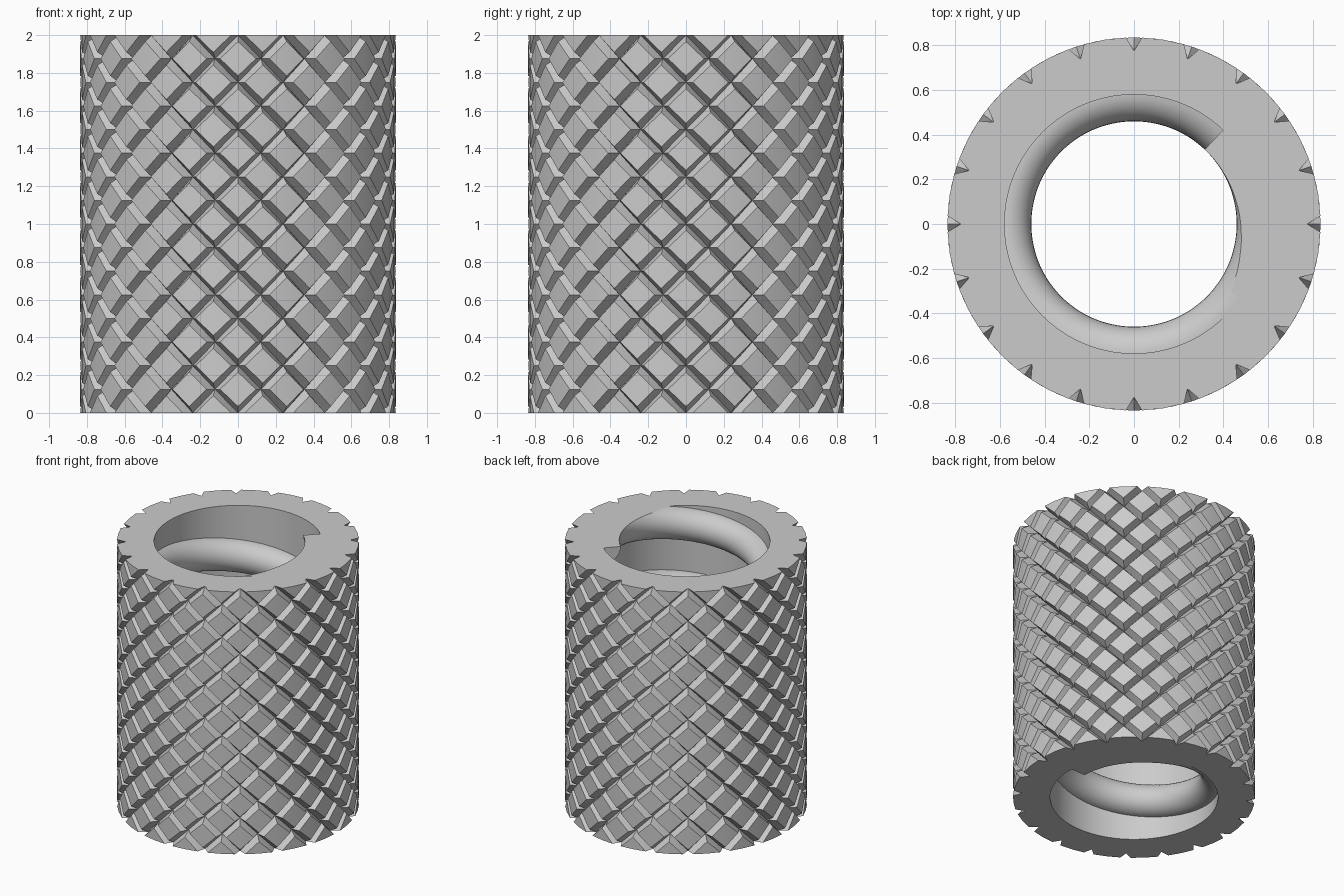
import bpy, bmesh
from math import pi, cos, sin, radians

cube = bpy.data.objects.get("Cube")
if cube:
    bpy.data.objects.remove(cube, do_unlink=True)

HEIGHT = 2.0
OUTER, BORE = 0.836, 0.58        # outside radius and bore wall radius
GROOVES, ROW = 20, 0.25          # grooves per direction, height of a diamond
HALF, DEPTH = 0.137, 0.06        # groove half width (share of a cell), depth
BEAD = 0.12                      # radius of the rounded thread
START, END = 46.5, 2 - 4 * 360   # thread angles at the top and at the bottom

grey = bpy.data.materials.new("Metal grey")
grey.use_nodes = True
color = (0.6, 0.6, 0.6, 1)
grey.diffuse_color = color
grey.node_tree.nodes["Principled BSDF"].inputs["Base Color"].default_value = color


def polar(r, angle, z):
    return (r * cos(angle), r * sin(angle), z)


def trim_ends(bm):
    """Cut the mesh off flat at the floor and at the full height."""
    for z, direction in ((0, -1), (HEIGHT, 1)):
        bmesh.ops.bisect_plane(bm, geom=bm.verts[:] + bm.edges[:] + bm.faces[:],
                               dist=1e-5, plane_co=(0, 0, z),
                               plane_no=(0, 0, direction), clear_outer=True)


def close_ends(bm):
    """Fill the open loops at both ends."""
    for z in (0, HEIGHT):
        rim = [e for e in bm.edges if e.is_boundary
               and all(abs(v.co.z - z) < 1e-4 for v in e.verts)]
        bmesh.ops.triangle_fill(bm, use_beauty=True, edges=rim)


def finish(bm, name):
    bmesh.ops.recalc_face_normals(bm, faces=bm.faces[:])
    mesh = bpy.data.meshes.new(name)
    bm.to_mesh(mesh)
    bm.free()
    mesh.materials.append(grey)
    obj = bpy.data.objects.new(name, mesh)
    bpy.context.collection.objects.link(obj)
    bpy.ops.object.select_all(action='DESELECT')
    obj.select_set(True)
    bpy.context.view_layer.objects.active = obj
    bpy.ops.object.shade_smooth_by_angle(angle=radians(25))
    return obj


# Knurled sleeve: diamond cells bounded by two crossing sets of V grooves
def knurl_point(a, b):
    to_groove = min(abs(a - round(a)), abs(b - round(b)))
    r = OUTER - DEPTH * max(0, 1 - to_groove / HALF)
    return polar(r, (a + b) * pi / GROOVES - pi / 2, (a - b) / 2 * ROW)


bm = bmesh.new()
steps = (0, HALF, 1 - HALF, 1)
for row in range(int(2 * HEIGHT / ROW) + 1):
    for col in range(GROOVES):
        grid = [[bm.verts.new(knurl_point(col + row + p, col + q)) for q in steps]
                for p in steps]
        for p in range(3):
            for q in range(3):
                k = [grid[p][q], grid[p + 1][q], grid[p + 1][q + 1], grid[p][q + 1]]
                if p != q or p == 1:
                    k = k[1:] + k[:1]
                bm.faces.new((k[0], k[1], k[2]))
                bm.faces.new((k[0], k[2], k[3]))
bmesh.ops.remove_doubles(bm, verts=bm.verts[:], dist=1e-4)
trim_ends(bm)

# Bore wall and the flat ring at each end
SIDES = 144
rings = [[bm.verts.new(polar(BORE, 2 * pi * i / SIDES, z)) for i in range(SIDES)]
         for z in (0, HEIGHT)]
for i in range(SIDES):
    j = (i + 1) % SIDES
    bm.faces.new((rings[0][i], rings[0][j], rings[1][j], rings[1][i]))
close_ends(bm)
finish(bm, "knurled_sleeve")

# Inner thread: a half-round bead swept down the bore
bm = bmesh.new()
ARC = 16
profile = [(BORE - BEAD * cos(t), BEAD * sin(t))
           for t in (pi * (i / ARC - 0.5) for i in range(ARC + 1))]
profile = [(BORE + 0.003, -BEAD)] + profile + [(BORE + 0.003, BEAD)]
TURNS = 600
sections = []
for s in range(TURNS + 1):
    f = s / TURNS
    angle = radians(START + (END - START) * f)
    sections.append([bm.verts.new(polar(r, angle, HEIGHT * (1 - f) + z))
                     for r, z in profile])
for one, two in zip(sections, sections[1:]):
    for i in range(len(profile)):
        j = (i + 1) % len(profile)
        bm.faces.new((one[i], one[j], two[j], two[i]))
bm.faces.new(sections[0])
bm.faces.new(sections[-1])
trim_ends(bm)
close_ends(bm)
finish(bm, "inner_thread")
